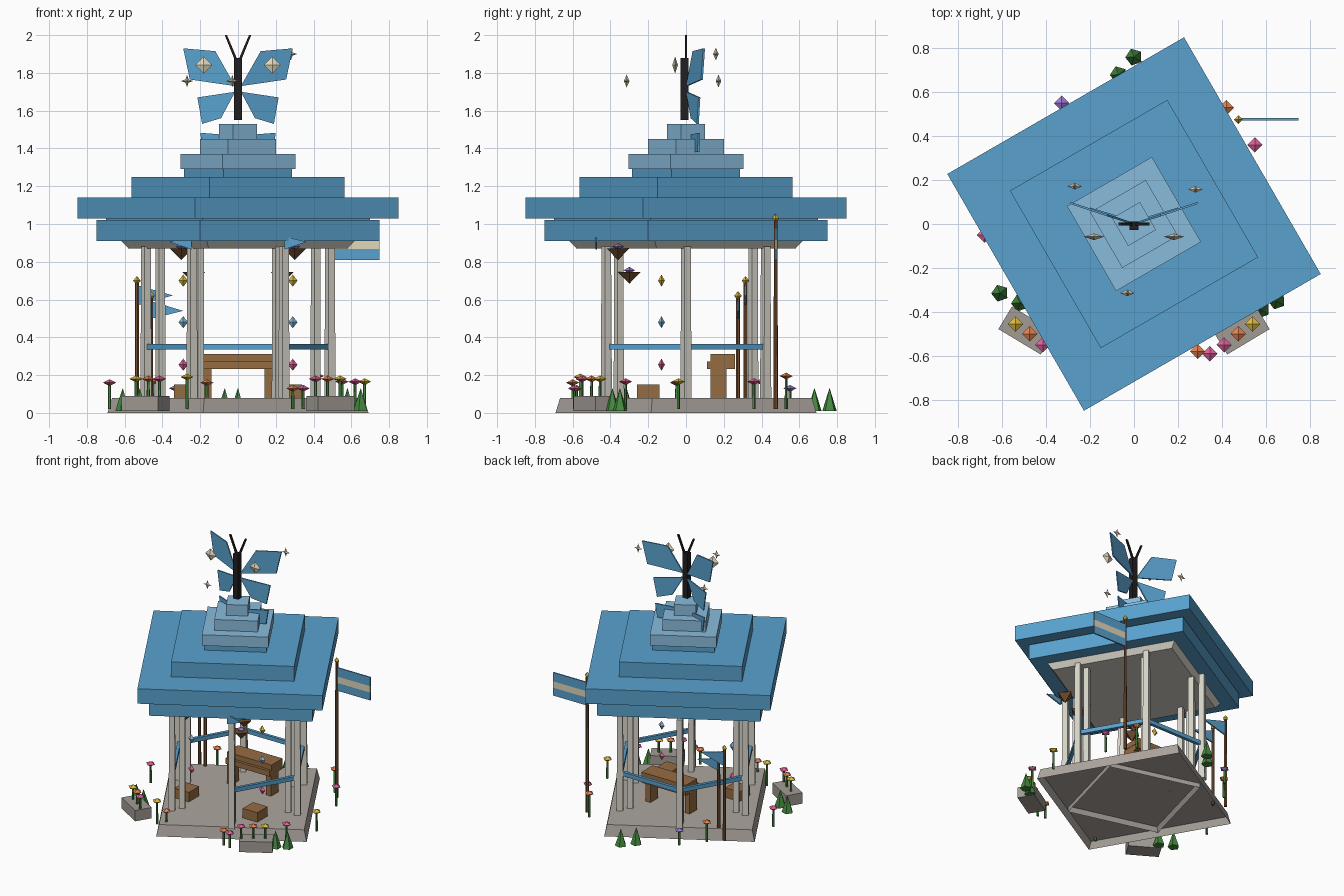
import bpy, bmesh
from math import radians, cos, sin, atan2, hypot
from mathutils import Matrix, Vector

if "Cube" in bpy.data.objects:
    bpy.data.objects.remove(bpy.data.objects["Cube"])

COL = dict(blue=(.10, .36, .62), sky=(.25, .50, .72), stone=(.42, .38, .35), ivory=(.68, .66, .58),
           wood=(.30, .15, .055), bark=(.17, .075, .03), black=(.015, .013, .013), cream=(.75, .68, .5),
           gold=(.75, .5, .05), pink=(.75, .12, .33), orange=(.8, .22, .08), green=(.06, .25, .05),
           purple=(.35, .2, .7), grey=(.36, .33, .30))
MATS = {}
for k, c in COL.items():
    MATS[k] = bpy.data.materials.new(k)
    MATS[k].diffuse_color = (*c, 1)


def finish(name, bm, col):
    bmesh.ops.recalc_face_normals(bm, faces=bm.faces)
    me = bpy.data.meshes.new(name)
    bm.to_mesh(me)
    bm.free()
    ob = bpy.data.objects.new(name, me)
    me.materials.append(MATS[col])
    bpy.context.collection.objects.link(ob)
    return ob


def prism(name, col, x, y, z0, z1, r0, r1, n=4, rot=75, recess=0, rim=.03):
    """Tapered n-sided prism, optionally hollowed from below."""
    bm = bmesh.new()
    m = Matrix.Translation((x, y, (z0 + z1) / 2)) @ Matrix.Rotation(radians(rot), 4, 'Z')
    bmesh.ops.create_cone(bm, cap_ends=True, segments=n, radius1=r0, radius2=r1, depth=z1 - z0, matrix=m)
    if recess:
        f = min(bm.faces, key=lambda f: f.calc_center_median().z)
        bmesh.ops.inset_region(bm, faces=[f], thickness=rim)
        bmesh.ops.translate(bm, verts=f.verts, vec=(0, 0, recess))
    return finish(name, bm, col)


def box(name, col, c, s, rot=0):
    bm = bmesh.new()
    m = Matrix.Translation(c) @ Matrix.Rotation(radians(rot), 4, 'Z') @ Matrix.Diagonal((*s, 1))
    bmesh.ops.create_cube(bm, size=1, matrix=m)
    return finish(name, bm, col)


def gem(name, col, c, r):
    """Octahedron with half sizes r."""
    bm = bmesh.new()
    for i in range(3):
        for s in (-1, 1):
            v = Vector(c)
            v[i] += s * r[i]
            bm.verts.new(v)
    bmesh.ops.convex_hull(bm, input=bm.verts)
    return finish(name, bm, col)


def panel(name, col, pts, y, side=1, sweep=0, t=.01):
    """Thin upright sheet from an x-z outline, swept back along y."""
    bm = bmesh.new()
    f = bm.faces.new([bm.verts.new((side * a, y + sweep * a - t / 2, b)) for a, b in pts])
    ext = bmesh.ops.extrude_face_region(bm, geom=[f])['geom']
    bmesh.ops.translate(bm, vec=(0, t, 0), verts=[v for v in ext if isinstance(v, bmesh.types.BMVert)])
    return finish(name, bm, col)


def star(name, col, c, r):
    """Four-pointed sparkle, thin in y."""
    bm = bmesh.new()
    ring = []
    for i in range(8):
        a, q = radians(45 * i), r if i % 2 == 0 else r * .35
        ring.append(bm.verts.new((c[0] + q * cos(a), c[1], c[2] + q * sin(a))))
    for s in (-1, 1):
        tip = bm.verts.new((c[0], c[1] + s * .015, c[2]))
        for i in range(8):
            bm.faces.new((ring[i], ring[(i + 1) % 8], tip))
    return finish(name, bm, col)


# Floor with hollow underside and a turned frame below it
prism("floor", 'stone', 0, 0, 0, .08, .715, .69, recess=.045, rim=.035)
prism("floor_frame", 'stone', 0, 0, .012, .06, .47, .47, rot=30, recess=.035, rim=.025)

# Ceiling and stacked roof tiers
prism("ceiling", 'ivory', 0, 0, .87, .91, .60, .64)
for i, (z0, z1, ext, col) in enumerate([(.91, 1.02, .75, 'blue'), (1.02, 1.03, .70, 'blue'),
        (1.03, 1.14, .85, 'blue'), (1.14, 1.25, .565, 'blue'), (1.25, 1.29, .285, 'blue'),
        (1.29, 1.37, .305, 'sky'), (1.37, 1.45, .2, 'sky'), (1.45, 1.53, .1, 'sky')]):
    r = ext / cos(radians(15))
    prism(f"roof_tier_{i}", col, 0, 0, z0, z1, r, r)

# Two hexagonal rings of pillars
hexa = [(cos(radians(60 * i)), sin(radians(60 * i))) for i in range(6)]
for i, (c, s) in enumerate(hexa):
    prism(f"outer_pillar_{i}", 'ivory', .487 * c, .487 * s, .075, .88, .031, .026)
    prism(f"inner_pillar_{i}", 'ivory', .411 * c, .411 * s, .075, .88, .028, .026)

# Railings on every side but the front
for i in (0, 1, 2, 3, 5):
    a, b = Vector(hexa[i]) * .48, Vector(hexa[(i + 1) % 6]) * .48
    d, m = b - a, (a + b) / 2
    box(f"railing_{i}", 'blue', (m.x, m.y, .35), (d.length, .022, .03), atan2(d.y, d.x) * 57.29578)

# Bench and stools
box("bench_seat", 'wood', (0, .185, .253), (.36, .15, .04))
box("bench_top", 'wood', (0, .195, .292), (.365, .13, .038))
for s in (-1, 1):
    box("bench_leg", 'wood', (s * .16, .172, .14), (.04, .085, .19))
    box("stool", 'wood', (s * .28, -.2, .113), (.12, .12, .075))

# Flag poles, banner and pennants
for n, x, y, h in (("banner_pole", .475, .475, 1.02), ("pennant_pole_tall", -.535, .315, .69),
                   ("pennant_pole_short", -.46, .275, .61)):
    prism(n, 'bark', x, y, .02, h, .012, .01, n=6)
    gem(n + "_tip", 'gold', (x, y, h + .01), (.02, .02, .025))
for z0, z1, c in ((.81, .868, 'blue'), (.868, .915, 'cream'), (.915, .98, 'blue')):
    panel("banner_stripe", c, [(.48, z0), (.75, z0), (.75, z1), (.48, z1)], .477)
panel("pennant_tall", 'blue', [(-.53, .57), (-.345, .622), (-.53, .675)], .315)
panel("pennant_short", 'blue', [(-.455, .5), (-.29, .54), (-.455, .59)], .275)

# Paired hangings: bows, baskets and gem strings
for s in (-1, 1):
    panel("eave_pennant", 'blue', [(.245, .865), (.365, .905), (.245, .935)], -.475, s)
    for x, y, z in ((.30, -.36, .87), (.235, -.30, .745)):
        prism("hanging_basket", 'bark', s * x, y, z - .06, z, .001, .06, rot=0)
        gem("basket_flower", 'purple', (s * x, y, z + .01), (.03, .03, .018))
    for z, c in ((.70, 'gold'), (.48, 'sky'), (.255, 'pink')):
        gem("string_gem", c, (s * .29, -.13, z), (.025, .018, .032))

# Planters
for s in (-1, 1):
    box("planter", 'grey', (s * .49, -.485, .05), (.225, .12, .08), s * 31)

# Flowers in planters and around the floor
flowers = [(-.54, -.455, .18, 'gold'), (-.475, -.5, .18, 'orange'), (-.415, -.55, .18, 'pink'),
           (.54, -.455, .18, 'gold'), (.475, -.5, .18, 'orange'), (.41, -.55, .18, 'pink'),
           (.345, -.59, .13, 'pink'), (.29, -.58, .13, 'orange'), (-.68, -.05, .16, 'pink'),
           (-.27, -.56, .19, 'gold'), (-.165, -.6, .16, 'orange'), (.67, -.04, .165, 'gold'),
           (.62, -.32, .165, 'pink'), (.55, .36, .165, 'pink'), (.42, .53, .195, 'orange'),
           (-.33, .55, .13, 'purple'), (-.45, .40, .165, 'orange')]
for x, y, z, c in flowers:
    prism("flower_stem", 'green', x, y, .02, z, .009, .008, n=5)
    gem("flower_head", c, (x, y, z), (.035, .035, .018))

# Grass tufts
for x, y in ((-.61, -.315), (-.52, -.36), (.58, -.39), (.65, -.35), (0, .76), (-.07, .68)):
    prism("grass_tuft", 'green', x, y, .01, .13, .04, .001, n=5, rot=20)

# Butterfly finial
box("butterfly_body", 'black', (0, -.008, 1.715), (.042, .04, .33))
for s in (-1, 1):
    panel("upper_wing", 'blue', [(.015, 1.73), (.12, 1.915), (.29, 1.93), (.255, 1.765)], 0, s, .33)
    panel("lower_wing", 'blue', [(.015, 1.70), (.215, 1.67), (.19, 1.53), (.09, 1.56)], 0, s, .33)
    panel("spire_wing", 'blue', [(.04, 1.47), (.2, 1.483), (.185, 1.38), (.04, 1.38)], .01, s, .3)
    panel("antenna", 'black', [(.005, 1.875), (.02, 1.875), (.07, 2.0), (.058, 2.0)], 0, s, t=.012)
    gem("wing_gem", 'cream', (s * .182, -.058, 1.842), (.045, .015, .045))

# Floating sparkles
for c in ((-.27, .172, 1.757), (.28, .158, 1.9), (-.03, -.314, 1.757)):
    star("sparkle", 'cream', c, .034)

for m in bpy.data.materials:
    if m.users and not m.is_grease_pencil:
        m.use_nodes = True
        m.node_tree.nodes["Principled BSDF"].inputs["Base Color"].default_value = m.diffuse_color
